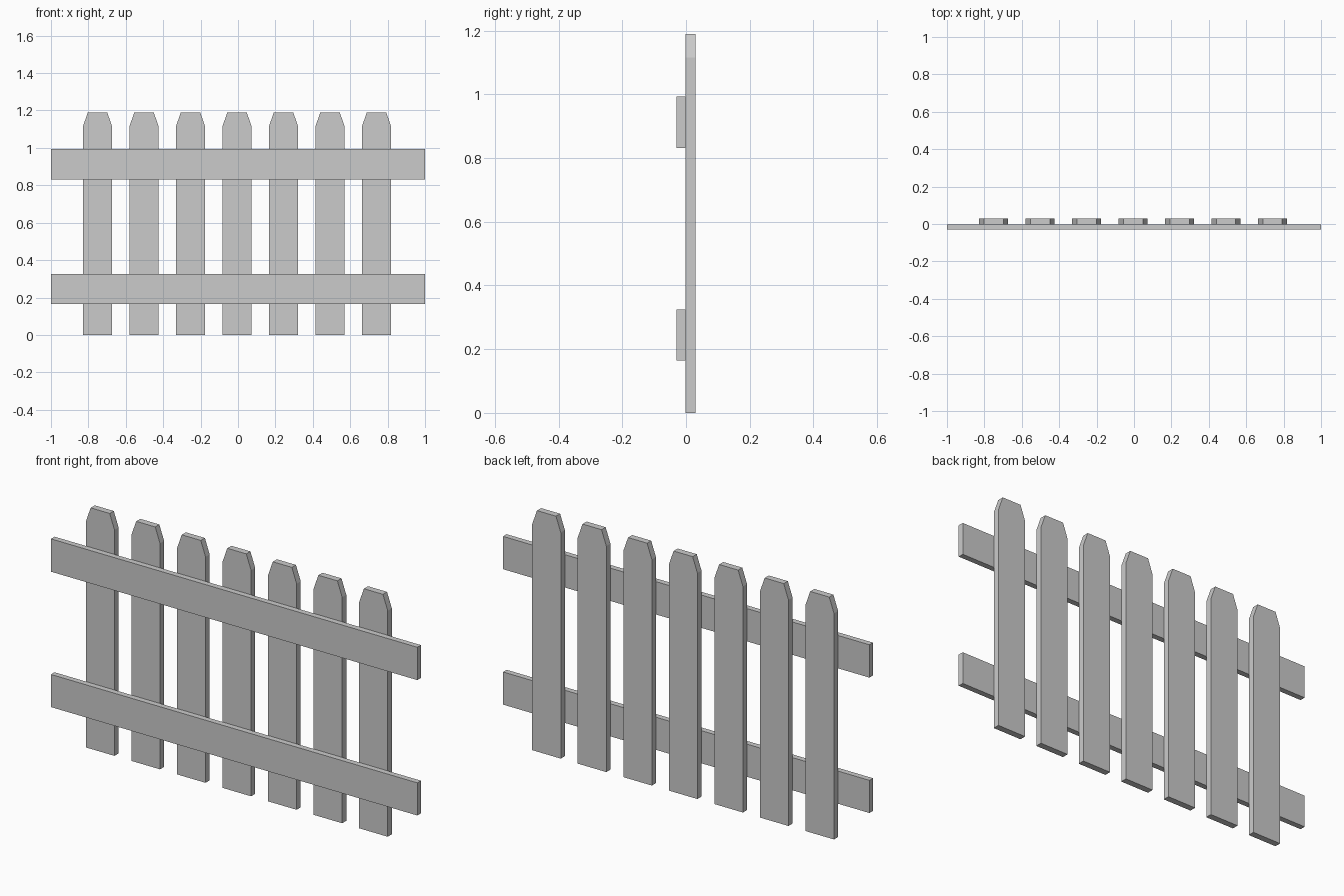
import bpy

if "Cube" in bpy.data.objects:
    bpy.data.objects.remove(bpy.data.objects["Cube"])


def slab(name, outline, y0, y1):
    """Extrude an x-z outline (counter-clockwise from the front) from y0 to y1."""
    n = len(outline)
    verts = [(x, y, z) for y in (y0, y1) for x, z in outline]
    faces = [tuple(range(n)), tuple(reversed(range(n, 2 * n)))]
    faces += [(i, i + n, (i + 1) % n + n, (i + 1) % n) for i in range(n)]
    mesh = bpy.data.meshes.new(name)
    mesh.from_pydata(verts, [], faces)
    obj = bpy.data.objects.new(name, mesh)
    bpy.context.collection.objects.link(obj)
    return obj


# Seven upright pickets with clipped top corners
HALF, TIP, SHOULDER, TOP = 0.078, 0.052, 1.115, 1.189
profile = [(-HALF, 0), (HALF, 0), (HALF, SHOULDER),
           (TIP, TOP), (-TIP, TOP), (-HALF, SHOULDER)]
for i in range(7):
    cx = -0.751 + i * 0.2486
    slab(f"picket_{i + 1}", [(cx + x, z) for x, z in profile], -0.002, 0.030)

# Two horizontal rails across the front
for name, z0, z1 in (("lower_rail", 0.164, 0.325), ("upper_rail", 0.832, 0.994)):
    slab(name, [(-1, z0), (1, z0), (1, z1), (-1, z1)], -0.030, -0.002)
